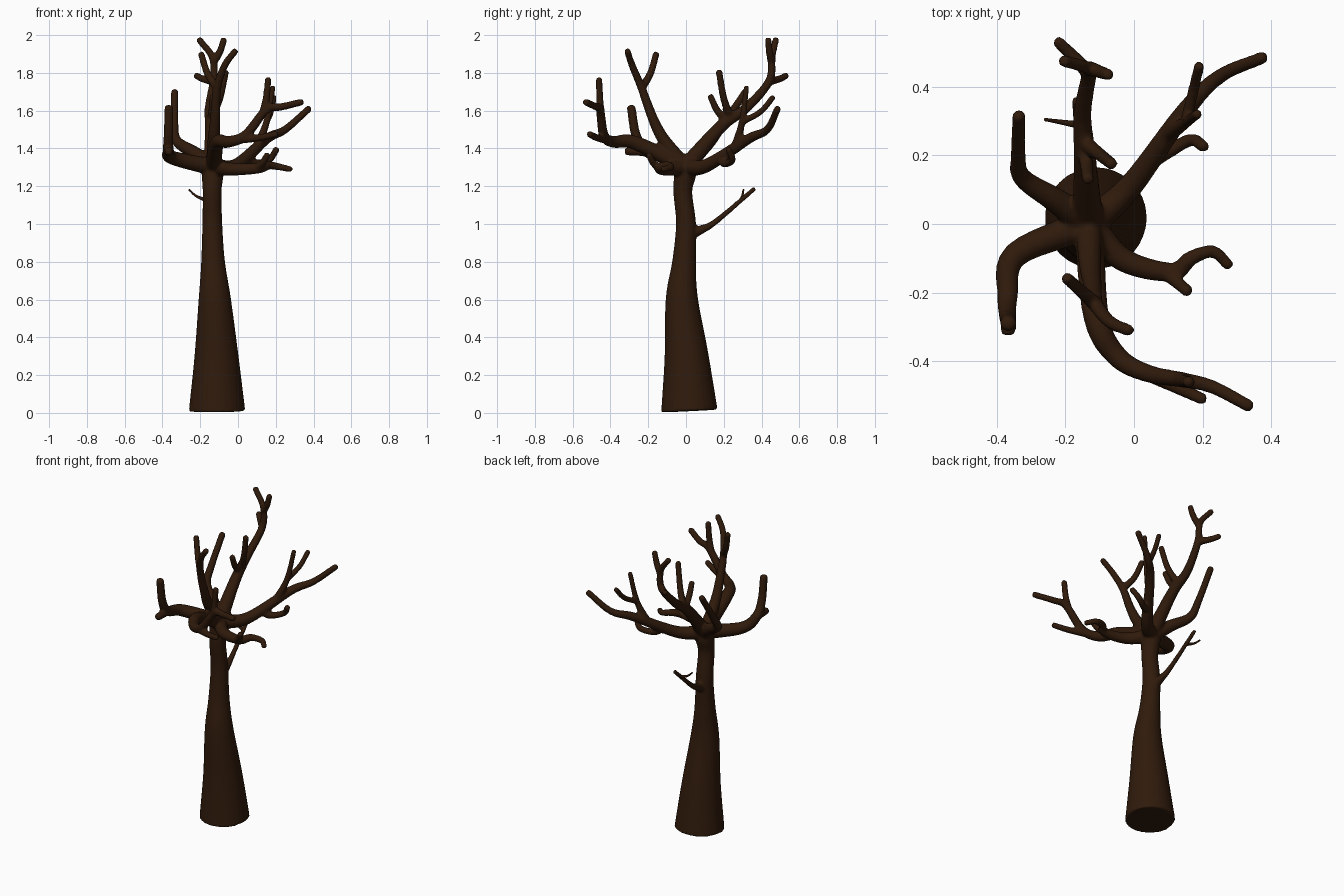
import bpy, bmesh, math
from mathutils import Vector

if "Cube" in bpy.data.objects:
    bpy.data.objects.remove(bpy.data.objects["Cube"])

STEPS = 6
CROWN = (-.132, 0, 1.3)
bark = bpy.data.materials.new("bark")
bark.diffuse_color = (0.029, 0.0105, 0.0035, 1)
bark.use_nodes = True
bark.node_tree.nodes["Principled BSDF"].inputs["Base Color"].default_value = bark.diffuse_color


def spline(pts):
    """Catmull-Rom curve, STEPS samples per point."""
    p = [Vector(q) for q in pts]
    p = [2 * p[0] - p[1]] + p + [2 * p[-1] - p[-2]]
    out = []
    for i in range(1, len(p) - 2):
        a, b, c, d = p[i - 1:i + 3]
        for s in range(STEPS):
            t = s / STEPS
            out.append(0.5 * (2 * b + (c - a) * t + (2 * a - 5 * b + 4 * c - d) * t * t
                              + (3 * b - a - 3 * c + d) * t ** 3))
    return out + [p[-2]]


def tube(bm, path, radii, sides=16):
    """Closed tube swept along a sampled path."""
    rings, ref = [], None
    for i, (q, r) in enumerate(zip(path, radii)):
        t = (path[min(i + 1, len(path) - 1)] - path[max(i - 1, 0)]).normalized()
        ref = ref or t.orthogonal()
        ref = (ref - t * ref.dot(t)).normalized()
        side = t.cross(ref)
        rings.append([bm.verts.new(q + r * (math.cos(a) * ref + math.sin(a) * side))
                      for a in (2 * math.pi * j / sides for j in range(sides))])
    for r0, r1 in zip(rings, rings[1:]):
        for j in range(sides):
            k = (j + 1) % sides
            bm.faces.new((r0[j], r0[k], r1[k], r1[j]))
    bm.faces.new(rings[0][::-1])
    bm.faces.new(rings[-1])


def limb(bm, root_r, tip_r, *pts):
    """Tapered limb with a rounded tip; returns its path for forks to grow from."""
    path = spline(pts)
    n = len(path) - 1
    radii = [tip_r + (root_r - tip_r) * (1 - i / n) ** 1.8 for i in range(n + 1)]
    d = (path[-1] - path[-2]).normalized() * tip_r
    tube(bm, path + [path[-1] + d * .4, path[-1] + d * .65], radii + [tip_r * .85, tip_r * .5])
    return path


def fork(bm, parent, at, tip, root_r=.023, tip_r=.018):
    """Side branch that leaves its parent sideways, then turns up to the tip."""
    a, b = parent[round(at * STEPS)], Vector(tip)
    mid = Vector((a.x + (b.x - a.x) * .6, a.y + (b.y - a.y) * .6, a.z + (b.z - a.z) * .42))
    return limb(bm, root_r, tip_r, a, mid, b)


def finish(bm, name):
    bmesh.ops.recalc_face_normals(bm, faces=bm.faces)
    me = bpy.data.meshes.new(name)
    bm.to_mesh(me)
    bm.free()
    me.materials.append(bark)
    me.polygons.foreach_set("use_smooth", [True] * len(me.polygons))
    ob = bpy.data.objects.new(name, me)
    bpy.context.collection.objects.link(ob)
    return ob


bm = bmesh.new()

# trunk: leaning axis plus radius, flared to the ground
trunk = spline([(-.111, .018, .01, .15), (-.114, .003, .3, .117), (-.123, -.022, .6, .086),
                (-.132, -.01, .8, .063), (-.136, 0, 1.0, .053), (-.137, -.017, 1.17, .05),
                (-.134, -.003, 1.27, .058), (-.132, .002, 1.33, .045)])
tube(bm, [q.xyz for q in trunk], [q.w for q in trunk], 28)

# back right limb, upper forks and low shoot
p = limb(bm, .048, .019, CROWN, (-.01, .11, 1.31), (.15, .33, 1.45), (.25, .43, 1.5), (.375, .485, 1.61))
q = fork(bm, p, 1.6, (.185, .32, 1.725), .026, .015)
fork(bm, q, 1, (.19, .46, 1.67), .018, .016)
limb(bm, .025, .018, p[8], (.09, .205, 1.32), (.165, .245, 1.34), (.203, .225, 1.395))

# tall back limb
p = limb(bm, .048, .018, CROWN, (-.138, .09, 1.41), (-.143, .2, 1.53), (-.15, .32, 1.615),
         (-.13, .44, 1.755), (-.135, .455, 1.88), (-.205, .475, 1.975))
for at, tip in ((4.8, (-.075, .435, 1.975)), (4, (-.22, .53, 1.785)),
                (2.3, (-.065, .175, 1.805)), (2.2, (-.134, .13, 1.675))):
    fork(bm, p, at, tip)

# left back limb
limb(bm, .048, .02, CROWN, (-.23, .07, 1.375), (-.325, .135, 1.44), (-.337, .2, 1.53), (-.335, .315, 1.7))

# left front limb with its stub
p = limb(bm, .046, .024, CROWN, (-.345, -.09, 1.35), (-.368, -.21, 1.385), (-.368, -.265, 1.47),
         (-.366, -.29, 1.615))
fork(bm, p, 2, (-.366, -.31, 1.385), .027, .023)

# long front limb
p = limb(bm, .045, .019, CROWN, (-.11, -.27, 1.43), (-.05, -.385, 1.435), (.04, -.435, 1.47),
         (.15, -.455, 1.605), (.23, -.475, 1.62), (.335, -.53, 1.645))
fork(bm, p, 2.5, (.2, -.51, 1.475))
fork(bm, p, 3.8, (.16, -.46, 1.765))

# upright front limb
p = limb(bm, .04, .018, CROWN, (-.128, -.12, 1.45), (-.12, -.18, 1.57), (-.11, -.235, 1.72),
         (-.07, -.285, 1.84), (-.015, -.31, 1.915))
fork(bm, p, 3, (-.195, -.158, 1.9))

# low front right limb
p = limb(bm, .044, .017, CROWN, (-.03, -.105, 1.29), (.11, -.14, 1.295), (.165, -.1, 1.31),
         (.23, -.08, 1.3), (.275, -.12, 1.29))
fork(bm, p, 1.8, (.155, -.195, 1.365))

# side shoot low on the trunk
shoot = limb(bm, .036, .013, (-.136, 0, .94), (-.14, .08, .97), (-.15, .16, 1.015), (-.17, .36, 1.185))
tree = finish(bm, "trunk_and_branches")

# blend the forks into one skin
rm = tree.modifiers.new("blend", "REMESH")
rm.mode = "VOXEL"
rm.voxel_size = 0.008
rm.use_smooth_shade = True
sm = tree.modifiers.new("soften", "SMOOTH")
sm.factor = 0.5
sm.iterations = 5

# thin twig on the side shoot
bm = bmesh.new()
fork(bm, shoot, 2.67, (-.258, .304, 1.18), .011, .005)
finish(bm, "thin_twig")
